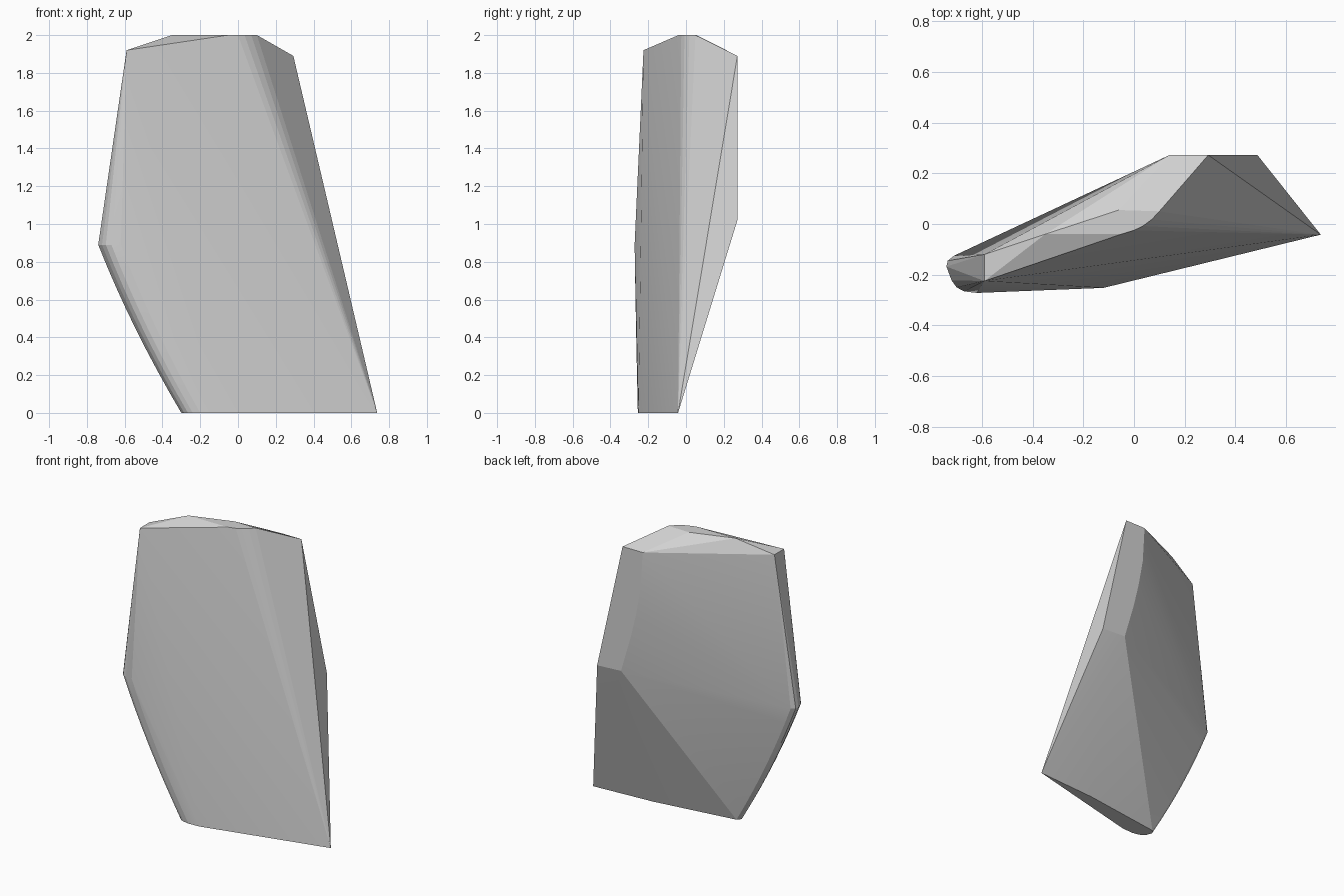
import bpy
import bmesh
import math

cube = bpy.data.objects.get("Cube")
if cube:
    bpy.data.objects.remove(cube, do_unlink=True)


def make_material(name, color):
    mat = bpy.data.materials.new(name)
    mat.use_nodes = True
    mat.diffuse_color = color
    mat.node_tree.nodes["Principled BSDF"].inputs["Base Color"].default_value = color
    return mat


def at_height(outline, z):
    return [(x, y, z) for x, y in outline]


points = []

# Flat crown with a rounded front corner
points += at_height([(-0.35, -0.04), (-0.05, -0.04), (0.0, -0.025), (0.035, -0.008),
                     (0.07, 0.018), (0.10, 0.05), (-0.06, 0.055)], 2.0)

# Lower shoulder on the -x side
points += at_height([(-0.59, -0.225), (-0.59, -0.12)], 1.92)

# Flat base
points += at_height([(0.737, -0.042), (0.30, -0.07), (-0.12, -0.252)], 0.0)

# Narrow upright strip at the back, with a curved inner edge
strip = [(0.293, 1.89), (0.14, 1.89), (0.155, 1.64), (0.19, 1.45),
         (0.23, 1.285), (0.305, 1.03), (0.487, 1.02)]
points += [(x, 0.272, z) for x, z in strip]

# Rounded rim: blend the section at the base into the one at the widest point
base_section = [(-0.28, -0.15), (-0.295, -0.165), (-0.30, -0.18), (-0.285, -0.22),
                (-0.265, -0.238), (-0.24, -0.248), (-0.20, -0.255)]
wide_section = [(-0.71, -0.125), (-0.735, -0.145), (-0.74, -0.168), (-0.72, -0.222),
                (-0.70, -0.25), (-0.67, -0.266), (-0.62, -0.272)]
STEPS = 8
for i in range(STEPS + 1):
    t = i / STEPS
    s = t + 0.2 * t * (1 - t)
    section = [(a + (c - a) * s, b + (d - b) * s)
               for (a, b), (c, d) in zip(base_section, wide_section)]
    points += at_height(section, 0.89 * t)

# Wrap the outlines into one solid shard
bm = bmesh.new()
for p in points:
    bm.verts.new(p)
bmesh.ops.convex_hull(bm, input=bm.verts[:])
bmesh.ops.delete(bm, geom=[v for v in bm.verts if not v.link_faces], context='VERTS')
bmesh.ops.recalc_face_normals(bm, faces=bm.faces[:])
mesh = bpy.data.meshes.new("stone_shard")
bm.to_mesh(mesh)
bm.free()
mesh.materials.append(make_material("stone_grey", (0.64, 0.64, 0.64, 1.0)))

shard = bpy.data.objects.new("stone_shard", mesh)
bpy.context.collection.objects.link(shard)

# Soft shading only across the finest bends, crisp facets elsewhere
for obj in bpy.context.selected_objects:
    obj.select_set(False)
shard.select_set(True)
bpy.context.view_layer.objects.active = shard
bpy.ops.object.shade_smooth_by_angle(angle=math.radians(8))
